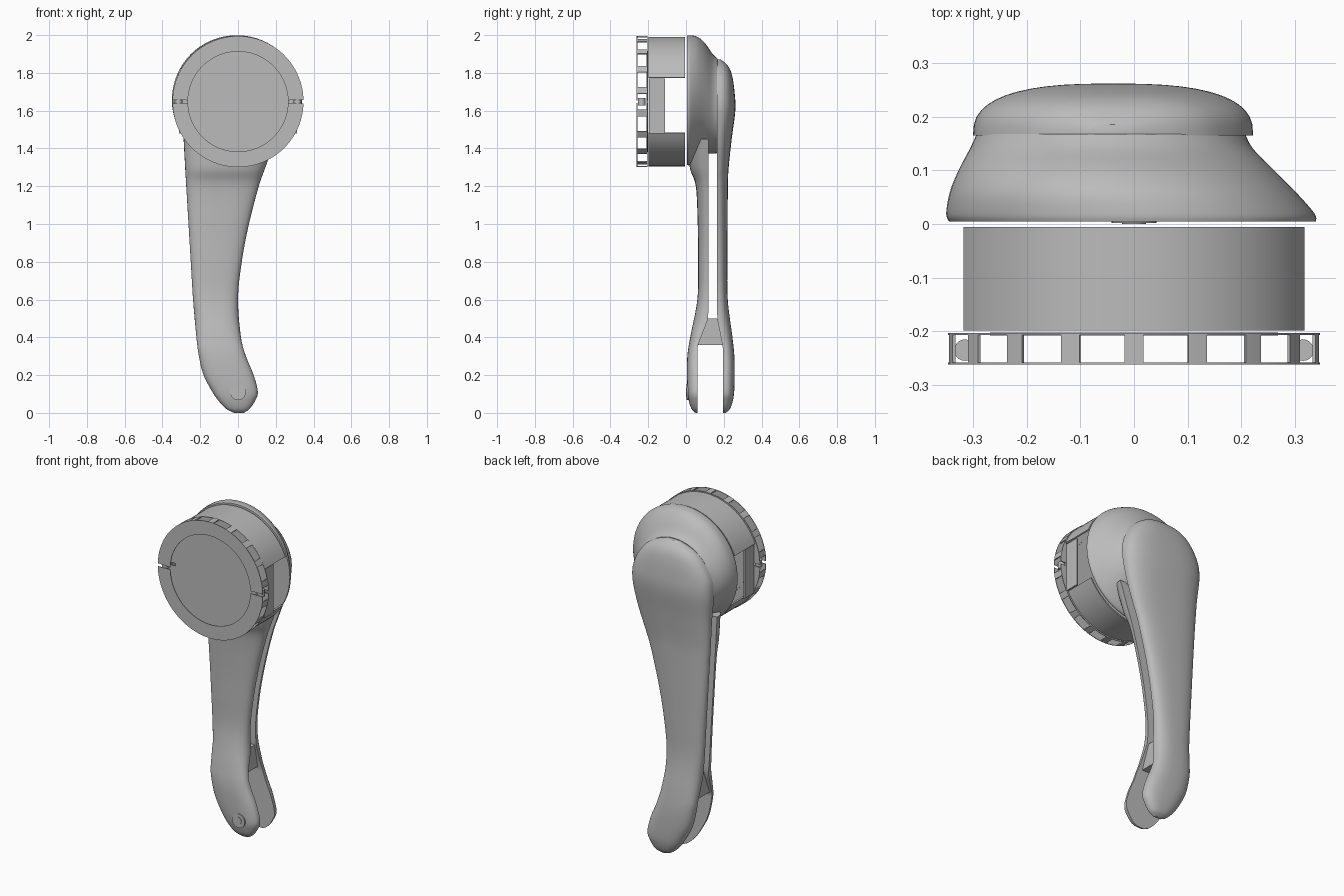
import bpy, bmesh, math
from mathutils import Matrix

cube = bpy.data.objects.get("Cube")
if cube:
    bpy.data.objects.remove(cube)

grey = bpy.data.materials.new("plain grey")
grey.use_nodes = True
COLOUR = (0.5, 0.5, 0.5, 1)
grey.diffuse_color = COLOUR
grey.node_tree.nodes["Principled BSDF"].inputs["Base Color"].default_value = COLOUR
HUB_Z = 1.648


def finish(name, bm):
    bmesh.ops.recalc_face_normals(bm, faces=bm.faces)
    mesh = bpy.data.meshes.new(name)
    bm.to_mesh(mesh)
    bm.free()
    obj = bpy.data.objects.new(name, mesh)
    bpy.context.collection.objects.link(obj)
    mesh.materials.append(grey)
    bpy.ops.object.select_all(action='DESELECT')
    obj.select_set(True)
    bpy.context.view_layer.objects.active = obj
    bpy.ops.object.shade_smooth_by_angle(angle=math.radians(35))


def loft(name, rings):
    """Skin closed rings of points and cap both ends."""
    bm = bmesh.new()
    loops = [[bm.verts.new(p) for p in ring] for ring in rings]
    n = len(loops[0])
    for a, b in zip(loops, loops[1:]):
        for i in range(n):
            j = (i + 1) % n
            bm.faces.new((a[i], a[j], b[j], b[i]))
    bm.faces.new(loops[0])
    bm.faces.new(loops[-1])
    finish(name, bm)


def smooth_rows(rows, steps=6):
    """Catmull-Rom interpolation of table rows."""
    out = []
    for i in range(len(rows) - 1):
        quad = (rows[max(i - 1, 0)], rows[i], rows[i + 1], rows[min(i + 2, len(rows) - 1)])
        for s in range(steps):
            t = s / steps
            out.append([b + t * ((c - a) + t * ((2*a - 5*b + 4*c - d) + t * (3*b - a - 3*c + d))) / 2
                        for a, b, c, d in zip(*quad)])
    return out + [rows[-1]]


def cylinder(name, radius, y0, y1, x=0, z=HUB_Z, upright=False, segments=64):
    bm = bmesh.new()
    turn = Matrix() if upright else Matrix.Rotation(math.pi / 2, 4, 'X')
    bmesh.ops.create_cone(bm, cap_ends=True, segments=segments, radius1=radius, radius2=radius,
                          depth=y1 - y0, matrix=Matrix.Translation((x, (y0 + y1) / 2, z)) @ turn)
    finish(name, bm)


def block(name, x0, x1, *levels):
    """Block through rectangles given as z, y0, y1."""
    loft(name, [[(x0, y0, z), (x1, y0, z), (x1, y1, z), (x0, y1, z)] for z, y0, y1 in levels])


def arc_band(name, r0, r1, y0, y1, start, end):
    """Solid sector of a ring about the hub axis, angles in degrees."""
    steps = max(2, round((end - start) / 5))
    rings = []
    for i in range(steps + 1):
        a = math.radians(start + (end - start) * i / steps)
        rings.append([(r * math.cos(a), y, HUB_Z + r * math.sin(a))
                      for r, y in ((r0, y0), (r1, y0), (r1, y1), (r0, y1))])
    loft(name, rings)


def shell(name, rows, fork_y, channel_y):
    """Half of the arm: rounded outside, flat inside. Rows: z, left, right, outer y."""
    rings = []
    for z, left, right, outer in smooth_rows(rows):
        blend = min(max((z - 0.35) / 0.15, 0), 1)
        inner = fork_y + (channel_y - fork_y) * blend
        mid, half = (left + right) / 2, (right - left) / 2
        ring = []
        for i in range(25):
            a = math.pi * i / 24
            c, s = math.cos(a), math.sin(a)
            ring.append((mid + half * math.copysign(abs(c) ** 0.75, c),
                         inner + (outer - inner) * max(s, 0) ** 0.75, z))
        rings.append(ring)
    loft(name, rings)


# Arm outline shared by both shells: z, left x, right x
outline = [(0.0, -0.02, 0.03), (0.02, -0.06, 0.06), (0.06, -0.1, 0.088), (0.11, -0.135, 0.105),
           (0.2, -0.182, 0.083), (0.3, -0.207, 0.042), (0.4, -0.22, 0.016), (0.6, -0.238, 0.0),
           (0.8, -0.25, 0.02), (1.0, -0.262, 0.058), (1.2, -0.274, 0.11), (1.3, -0.28, 0.145),
           (1.45, -0.288, 0.195)]
front_y = [0.05, 0.03, 0.016, 0.008, 0.005, 0.007, 0.022, 0.06, 0.064, 0.062, 0.052, 0.02, 0.01]
back_y = [0.21, 0.232, 0.247, 0.255, 0.258, 0.256, 0.246, 0.221, 0.219, 0.22, 0.222, 0.226, 0.242]
crown = [(1.6, -0.3, 0.222, 0.261), (1.7, -0.285, 0.205, 0.257), (1.79, -0.23, 0.15, 0.243),
         (1.84, -0.165, 0.085, 0.22), (1.87, -0.08, 0.0, 0.185)]
shell("front_arm_shell", [o + (y,) for o, y in zip(outline, front_y)], 0.06, 0.118)
shell("back_arm_shell", [o + (y,) for o, y in zip(outline, back_y)] + crown, 0.195, 0.165)

# Web joining the shells above the fork, and the fork pivot
block("fork_web", -0.2, -0.005, (0.36, 0.06, 0.195), (0.5, 0.118, 0.165))
cylinder("pivot_ring", 0.042, 0.002, 0.05, z=0.11, segments=24)
cylinder("pivot_pin", 0.022, 0.0, 0.05, z=0.11, segments=16)

# Shoulder dome tapering back into the arm: y, centre x, centre z, radius
dome = [(0.005, -0.003, 1.655, 0.342), (0.02, -0.007, 1.656, 0.343), (0.06, -0.021, 1.669, 0.322),
        (0.1, -0.033, 1.664, 0.294), (0.14, -0.042, 1.637, 0.264), (0.168, -0.043, 1.625, 0.25)]
loft("shoulder_dome", [[(cx + r * math.cos(k * math.pi / 32), y, cz + r * math.sin(k * math.pi / 32))
                        for k in range(64)] for y, cx, cz, r in smooth_rows(dome, 4)])

# Hollow collar, open at both sides, with flat side panels
arc_band("collar_top", 0.335, 0.343, -0.198, -0.006, 22, 158)
arc_band("collar_bottom", 0.335, 0.343, -0.198, -0.006, 209, 331)
for side, word in ((1, "left"), (-1, "right")):
    x = 0.308 * side
    block(word + "_side_panel", x - 0.004, x + 0.004, (1.48, -0.195, -0.11), (1.77, -0.195, -0.11))
    cylinder(word + "_cap_pin", 0.02, -0.255, -0.215, x=0.315 * side, upright=True, segments=20)

# Cap: recessed face, split front and back rings, spaced rim tabs
cylinder("recessed_cap_face", 0.268, -0.208, -0.202)
for k, word in enumerate(("upper", "lower")):
    start, end = 180 * k + 1.5, 180 * k + 178.5
    arc_band(word + "_front_ring", 0.265, 0.347, -0.262, -0.258, start, end)
    arc_band(word + "_back_ring", 0.268, 0.347, -0.207, -0.203, start, end)
for k in range(18):
    arc_band("rim_tab", 0.341, 0.347, -0.259, -0.206, 20 * k + 7, 20 * k + 13)
